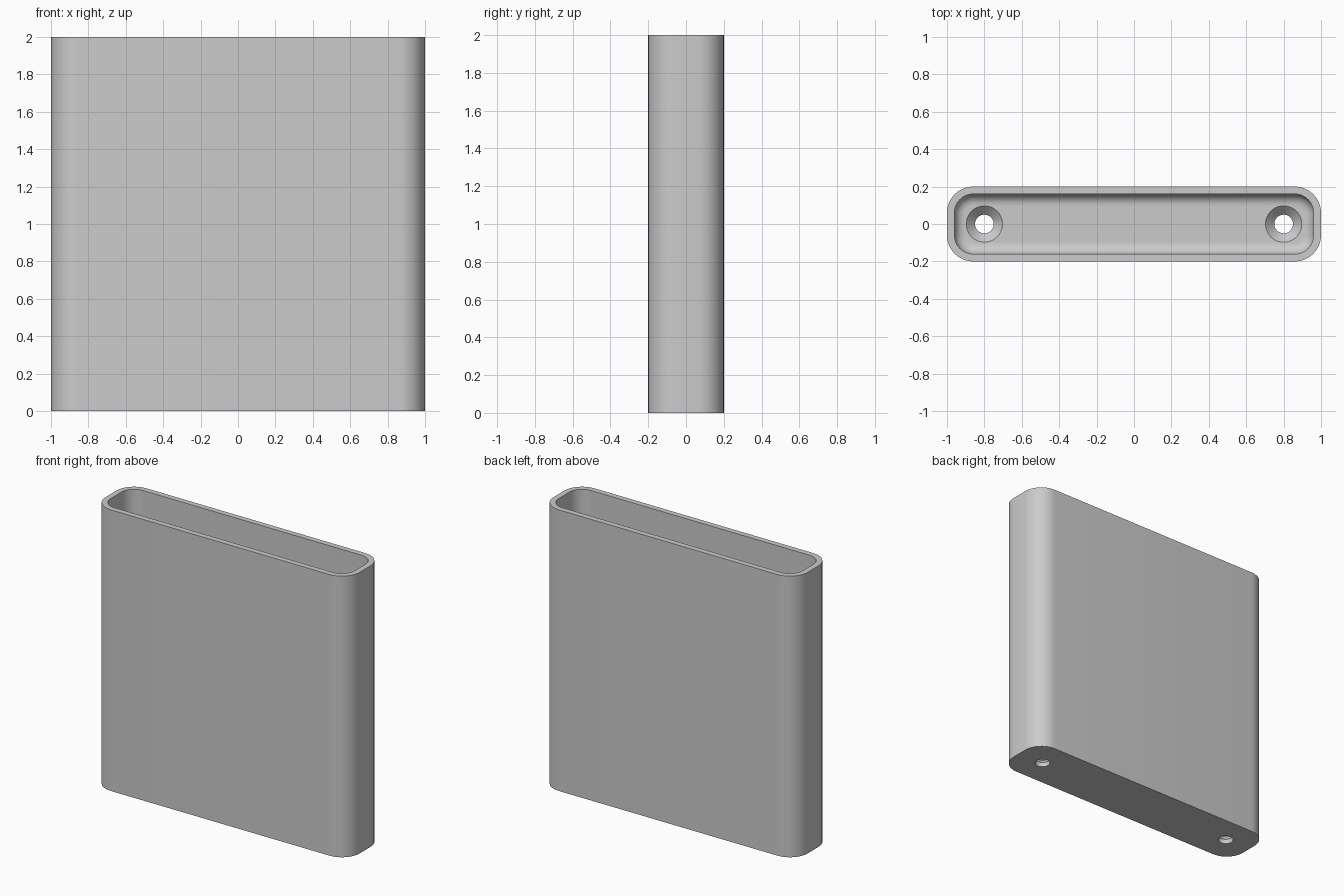
import bpy, bmesh
from math import sin, cos, pi, radians

cube = bpy.data.objects.get("Cube")
if cube:
    bpy.data.objects.remove(cube, do_unlink=True)

HALF_X, HALF_Y, HEIGHT = 1.0, 0.2, 2.0
CORNER, WALL, FLOOR, FILLET = 0.14, 0.04, 0.08, 0.06
HOLE_X, HOLE_R, SINK_R = 0.8, 0.05, 0.097
CORNER_STEPS, FILLET_STEPS, HOLE_STEPS = 12, 8, 48

bm = bmesh.new()


def rounded_ring(inset, z):
    """Rounded rectangle, offset inward from the outer wall."""
    r = CORNER - inset
    cx, cy = HALF_X - CORNER, HALF_Y - CORNER
    ring = []
    for k, (sx, sy) in enumerate([(1, 1), (-1, 1), (-1, -1), (1, -1)]):
        for i in range(CORNER_STEPS + 1):
            a = (k + i / CORNER_STEPS) * pi / 2
            ring.append(bm.verts.new((sx * cx + r * cos(a), sy * cy + r * sin(a), z)))
    return ring


def circle_ring(x, r, z):
    angles = [2 * pi * i / HOLE_STEPS for i in range(HOLE_STEPS)]
    return [bm.verts.new((x + r * cos(a), r * sin(a), z)) for a in angles]


def loft(rings):
    for a, b in zip(rings, rings[1:]):
        for i in range(len(a)):
            j = (i + 1) % len(a)
            bm.faces.new((a[i], a[j], b[j], b[i]))


def fill(rings):
    """Flat face bounded by an outline and its holes."""
    edges = [bm.edges.get((r[i - 1], r[i])) for r in rings for i in range(len(r))]
    bmesh.ops.triangle_fill(bm, edges=edges, use_beauty=True)


# Outer wall, rim, inner wall and the fillet down to the floor
shell = [rounded_ring(0, 0), rounded_ring(0, HEIGHT), rounded_ring(WALL, HEIGHT)]
for i in range(FILLET_STEPS + 1):
    a = i / FILLET_STEPS * pi / 2
    shell.append(rounded_ring(WALL + FILLET * (1 - cos(a)),
                              FLOOR + FILLET * (1 - sin(a))))
loft(shell)

# Countersunk screw holes
holes = []
for side in (-1, 1):
    x = side * HOLE_X
    hole = [circle_ring(x, HOLE_R, 0),
            circle_ring(x, HOLE_R, FLOOR - (SINK_R - HOLE_R)),
            circle_ring(x, SINK_R, FLOOR)]
    loft(hole)
    holes.append(hole)

# Underside and inner floor
fill([shell[0]] + [h[0] for h in holes])
fill([shell[-1]] + [h[-1] for h in holes])
bmesh.ops.recalc_face_normals(bm, faces=bm.faces)

mesh = bpy.data.meshes.new("holder_body")
bm.to_mesh(mesh)
bm.free()
body = bpy.data.objects.new("holder_body", mesh)
bpy.context.collection.objects.link(body)

# Plain grey finish
grey = bpy.data.materials.new("light_grey")
grey.use_nodes = True
colour = (0.6, 0.6, 0.6, 1)
grey.diffuse_color = colour
grey.node_tree.nodes["Principled BSDF"].inputs["Base Color"].default_value = colour
mesh.materials.append(grey)

bpy.ops.object.select_all(action="DESELECT")
body.select_set(True)
bpy.context.view_layer.objects.active = body
bpy.ops.object.shade_smooth_by_angle(angle=radians(30))
